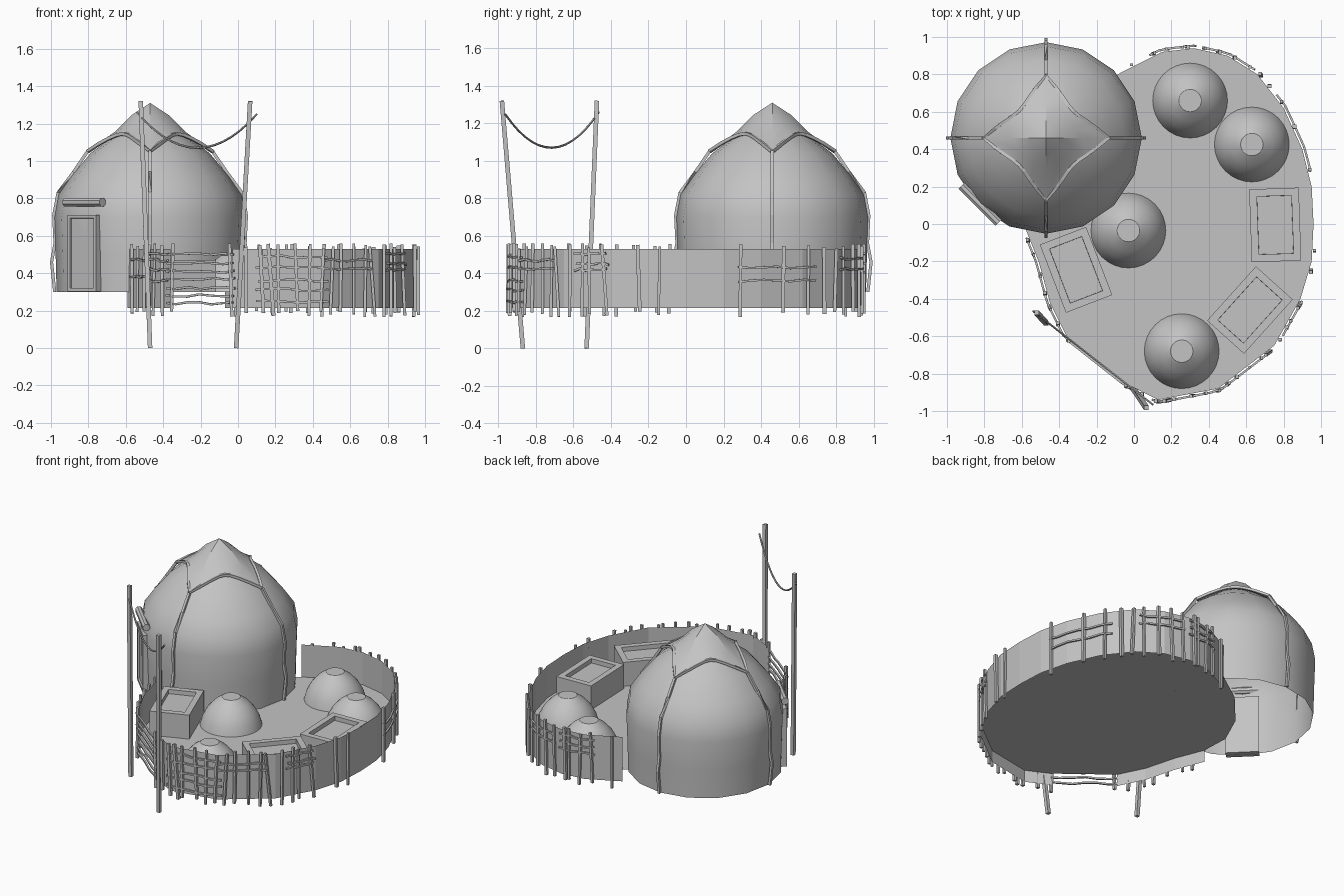
import bpy, bmesh, math, random
from mathutils import Vector, Matrix

random.seed(4)
if bpy.data.objects.get("Cube"):
    bpy.data.objects.remove(bpy.data.objects["Cube"])

grey = bpy.data.materials.new("plain_grey")
grey.use_nodes = True
grey.diffuse_color = (0.55, 0.55, 0.55, 1)
shader = next(n for n in grey.node_tree.nodes if n.type == 'BSDF_PRINCIPLED')
shader.inputs["Base Color"].default_value = (0.55, 0.55, 0.55, 1)
shader.inputs["Roughness"].default_value = 0.8

GROUND = 0.3
HUT = Vector((-0.47, 0.46, 0))
UP = Vector((0, 0, 1))


def finish(name, bm, smooth=None, flip_check=True):
    """Turn a bmesh into a named object, optionally smooth shaded."""
    if flip_check:
        bmesh.ops.recalc_face_normals(bm, faces=bm.faces)
    mesh = bpy.data.meshes.new(name)
    bm.to_mesh(mesh)
    bm.free()
    mesh.materials.append(grey)
    obj = bpy.data.objects.new(name, mesh)
    bpy.context.collection.objects.link(obj)
    if smooth:
        bpy.ops.object.select_all(action='DESELECT')
        obj.select_set(True)
        bpy.context.view_layer.objects.active = obj
        bpy.ops.object.shade_smooth_by_angle(angle=math.radians(smooth))
    return obj


def bridge(bm, rings, closed=True):
    """Join successive rings of vertices with quads."""
    for a, b in zip(rings, rings[1:]):
        n = len(a)
        for i in range(n if closed else n - 1):
            j = (i + 1) % n
            bm.faces.new((a[i], a[j], b[j], b[i]))


def tube(bm, points, radius, sides=4):
    """Sweep a regular section along a path and cap both ends."""
    pts = [Vector(p) for p in points]
    rings = []
    for i, p in enumerate(pts):
        d = (pts[min(i + 1, len(pts) - 1)] - pts[max(i - 1, 0)]).normalized()
        ref = UP if abs(d.z) < 0.9 else Vector((1, 0, 0))
        u = d.cross(ref).normalized()
        v = d.cross(u)
        ring = []
        for k in range(sides):
            a = 2 * math.pi * (k + 0.5) / sides
            ring.append(bm.verts.new(p + radius * (u * math.cos(a) + v * math.sin(a))))
        rings.append(ring)
    bridge(bm, rings)
    bm.faces.new(rings[0])
    bm.faces.new(rings[-1])


def lathe(bm, centre, profile, sides):
    """Revolve (radius, height) pairs around a vertical axis."""
    rings = []
    for r, z in profile:
        rings.append([bm.verts.new(centre + polar(r, 2 * math.pi * k / sides, z))
                      for k in range(sides)])
    bridge(bm, rings)
    return rings


def polar(r, a, z):
    return Vector((r * math.cos(a), r * math.sin(a), z))


# Yard outline, clockwise from where the fence leaves the back of the hut
outline = [Vector((x, y, 0)) for x, y in (
    (-.07, .81), (.15, .92), (.32, .94), (.5, .9), (.66, .8), (.8, .62), (.9, .4),
    (.95, .2), (.96, 0), (.95, -.2), (.89, -.4), (.75, -.65), (.45, -.88),
    (.13, -.94), (-.03, -.86), (-.36, -.6), (-.45, -.42), (-.51, -.2), (-.59, 0))]
GATE = 14


def along(t, z=0, out=0.0):
    """Point at outline parameter t, pushed outwards."""
    i = min(int(t), len(outline) - 2)
    a, b = outline[i], outline[i + 1]
    normal = (b - a).cross(UP).normalized() * -1
    return a.lerp(b, t - i) + normal * out + UP * z


# Ground sheet, running a little way under the hut
bm = bmesh.new()
under_hut = [Vector(p) for p in ((-.6, .2, 0), (-.5, .42, 0), (-.3, .65, 0))]
bm.faces.new([bm.verts.new(p + UP * GROUND) for p in outline + under_hut]).normal_flip()
finish("yard_ground", bm, flip_check=False)

# Fence cloth, open at the gate
bm = bmesh.new()
for run in (outline[:GATE + 1], outline[GATE + 1:]):
    bridge(bm, [[bm.verts.new(p + UP * z) for p in run] for z in (0.215, 0.53)], closed=False)
finish("fence_wall", bm)

# Fence posts, uneven and slightly crooked
bm = bmesh.new()
posts = [.3, .8, 1.2, 1.6, 1.8, 2.3, 2.7, 3.2, 3.7, 4.1, 4.4, 4.9, 5.5, 6.6, 8.75, 9.2,
         10.1, 10.4, 10.6, 10.9, 11.1, 11.3, 11.5, 11.7, 11.9, 12, 12.25, 12.45,
         12.7, 12.85, 13, 13.5, 13.95, 15, 15.4, 15.9, 16.2, 16.7, 17.2, 17.6]
for t in posts:
    foot = along(t + random.uniform(-.04, .04), random.uniform(.165, .2), .012)
    head = along(t + random.uniform(-.08, .08), random.uniform(.53, .56), .012)
    tube(bm, (foot, head), random.uniform(.01, .014))
finish("fence_posts", bm)

# Fence rails, tied across groups of posts
bm = bmesh.new()
rails = [(13.95, 15.05, (.24, .28, .32, .37, .41, .45, .5)),
         (15.1, 16.3, (.36, .42, .47, .5)), (16.4, 17.6, (.38, .47)),
         (11.95, 13.1, (.25, .31, .36, .43, .49)), (11.2, 11.95, (.42, .47)),
         (10.1, 10.7, (.42, .45, .5)), (4.7, 6.6, (.36, .43)),
         (2.3, 3.8, (.42, .48)), (.8, 2.0, (.4, .45, .5))]
for start, end, heights in rails:
    for z in heights:
        first = start - random.uniform(0, .08)
        last = end + random.uniform(0, .08)
        steps = 6
        tube(bm, [along(first + (last - first) * k / steps,
                        z + random.uniform(-.007, .007), .014) for k in range(steps + 1)], .008)
finish("fence_rails", bm)

# Hut shell, open underneath
bm = bmesh.new()
lathe(bm, HUT, ((.5, GROUND), (.505, .5), (.512, .7), (.49, .82), (.42, .92),
                (.32, 1.04), (.2, 1.13), (.1, 1.2)), 16)
finish("hut_shell", bm, 40)

# Star-shaped roof cover with a four-sided peak
def star(a):
    """Edge of the cover: long and low at the quarters, short and high between."""
    s = abs(math.sin(2 * a)) ** 0.8
    return polar(.335 - .13 * s, a, 1.05 + .095 * s)


bm = bmesh.new()
angles = [2 * math.pi * k / 16 for k in range(16)]
rim = [bm.verts.new(HUT + star(a)) for a in angles]
mid = [bm.verts.new(HUT + polar(.19 - .04 * abs(math.sin(2 * a)), a, 1.155 + .03 * abs(math.sin(2 * a))))
       for a in angles]
peak = [bm.verts.new(HUT + polar(.1 - .02 * abs(math.sin(2 * a)), a, 1.245)) for a in angles]
bridge(bm, [rim, mid, peak])
apex = bm.verts.new(HUT + UP * 1.31)
for k in range(16):
    bm.faces.new((peak[k], peak[(k + 1) % 16], apex))
finish("roof_cover", bm, 25)

# Straps: scalloped hem plus one strap down each quarter
bm = bmesh.new()
hem = [HUT + star(2 * math.pi * k / 32) for k in range(33)]
tube(bm, hem, .012)
for q in range(4):
    a = q * math.pi / 2
    tube(bm, [HUT + polar(r, a, z) for r, z in
              ((.51, GROUND), (.527, .46), (.508, .56), (.515, .71), (.492, .83),
               (.41, .94), (.335, 1.05))], .012)
finish("hut_straps", bm)

# Hut door with a recessed panel, and a log above it
facing = Matrix.Translation(HUT) @ Matrix.Rotation(math.radians(225), 4, 'Z')


def box(bm, size, matrix, rim, depth, front):
    """Box whose face towards 'front' has a sunken panel."""
    bmesh.ops.create_cube(bm, size=1, matrix=Matrix.Diagonal((*size, 1)))
    face = max(bm.faces, key=lambda f: f.calc_center_median().dot(front))
    bmesh.ops.inset_individual(bm, faces=[face], thickness=rim, use_even_offset=True)
    bmesh.ops.inset_individual(bm, faces=[face], thickness=.001, depth=-depth)
    bm.transform(matrix)


bm = bmesh.new()
box(bm, (.06, .215, .41), facing @ Matrix.Translation((.487, 0, .507)), .018, .012, Vector((1, 0, 0)))
finish("hut_door", bm)
bm = bmesh.new()
tube(bm, [facing @ Vector((.5, y, .78)) for y in (-.14, -.12, .12, .14)], .025, 8)
finish("door_log", bm, 40)

# Domed mounds with flat tops
for i, (x, y) in enumerate(((.3, .66), (.63, .425), (-.03, -.035), (.255, -.68))):
    bm = bmesh.new()
    rings = lathe(bm, Vector((x, y, GROUND)),
                  ((.2, 0), (.185, .055), (.155, .11), (.11, .16), (.06, .195)), 32)
    bm.faces.new(rings[-1])
    finish(f"mound_{i + 1}", bm, 35)

# Planter boxes with sunken tops
for i, (x, y, turn) in enumerate(((.755, -.005, 92), (-.31, -.245, -69), (.62, -.46, 48))):
    bm = bmesh.new()
    place = Matrix.Translation((x, y, GROUND + .085)) @ Matrix.Rotation(math.radians(turn), 4, 'Z')
    box(bm, (.39, .265, .17), place, .04, .03, UP)
    finish(f"planter_box_{i + 1}", bm)

# Leaning gate poles and the sagging line between them
for name, foot, head in (("left_pole", (-.01, -.87, 0), (.065, -.982, 1.32)),
                         ("right_pole", (-.47, -.53, 0), (-.52, -.475, 1.32))):
    bm = bmesh.new()
    tube(bm, (foot, head), .017)
    finish(name, bm)
bm = bmesh.new()
a, b = Vector((-.54, -.465, 1.26)), Vector((.1, -.965, 1.25))
tube(bm, [a.lerp(b, k / 14) - UP * .185 * (1 - (k / 7 - 1) ** 2) for k in range(15)], .006, 6)
finish("hanging_line", bm, 40)
